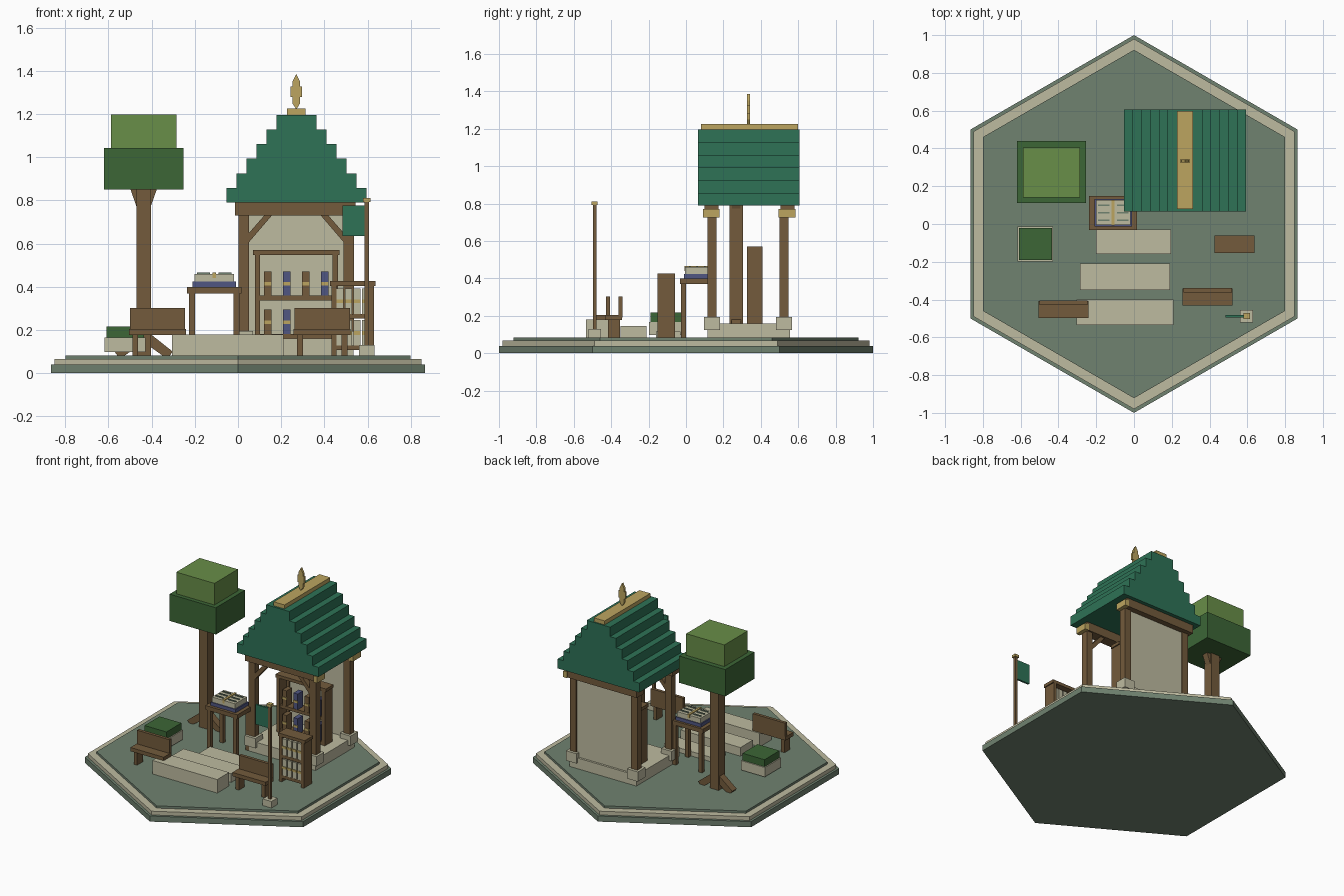
import bpy, bmesh, math

if "Cube" in bpy.data.objects:
    bpy.data.objects.remove(bpy.data.objects["Cube"])


def material(name, r, g, b):
    m = bpy.data.materials.new(name)
    lin = [((c / 255 + 0.055) / 1.055) ** 2.4 for c in (r, g, b)]
    m.diffuse_color = (*lin, 1)
    m.use_nodes = True
    m.node_tree.nodes["Principled BSDF"].inputs["Base Color"].default_value = m.diffuse_color
    return m


STONE = material("mossy stone", 112, 130, 112)
CREAM = material("cream stone", 190, 187, 160)
WOOD = material("brown wood", 115, 91, 60)
ROOF = material("roof green", 46, 114, 86)
DARK = material("dark leaf", 60, 102, 54)
LIGHT = material("light leaf", 104, 142, 72)
GOLD = material("gold", 188, 165, 96)
BLUE = material("book blue", 80, 86, 130)


def finish(name, bm, mat):
    bmesh.ops.recalc_face_normals(bm, faces=bm.faces)
    me = bpy.data.meshes.new(name)
    bm.to_mesh(me)
    bm.free()
    me.materials.append(mat)
    ob = bpy.data.objects.new(name, me)
    bpy.context.collection.objects.link(ob)
    return ob


def box(name, mat, x0, x1, y0, y1, z0, z1):
    """Box given by its limits on each axis."""
    bm = bmesh.new()
    bmesh.ops.create_cube(bm, size=1)
    for v in bm.verts:
        v.co = (x1 if v.co.x > 0 else x0, y1 if v.co.y > 0 else y0,
                z1 if v.co.z > 0 else z0)
    return finish(name, bm, mat)


def plate(name, mat, outline, y0, y1):
    """Outline in x and z, extruded along y."""
    bm = bmesh.new()
    f = bm.faces.new([bm.verts.new((x, y0, z)) for x, z in outline])
    ext = bmesh.ops.extrude_face_region(bm, geom=[f])["geom"]
    for v in ext:
        if isinstance(v, bmesh.types.BMVert):
            v.co.y = y1
    return finish(name, bm, mat)


def hexagon(name, mat, radius, z0, z1):
    bm = bmesh.new()
    bmesh.ops.create_cone(bm, cap_ends=True, segments=6, radius1=radius,
                          radius2=radius, depth=z1 - z0)
    for v in bm.verts:
        a = round((math.atan2(v.co.y, v.co.x)) / (math.pi / 3) - 0.5) + 0.5
        a *= math.pi / 3
        v.co = (radius * math.cos(a), radius * math.sin(a),
                z1 if v.co.z > 0 else z0)
    return finish(name, bm, mat)


# Hexagonal ground plate
hexagon("base_lower", STONE, 1.0, 0, 0.04)
hexagon("base_trim", CREAM, 0.98, 0.04, 0.067)
hexagon("base_floor", STONE, 0.922, 0.067, 0.083)
FLOOR = 0.083

# Paving steps
box("step_front", CREAM, -0.305, 0.21, -0.535, -0.40, FLOOR, 0.18)
box("step_middle", CREAM, -0.285, 0.19, -0.35, -0.21, FLOOR, 0.145)
box("step_back", CREAM, -0.20, 0.195, -0.16, -0.03, FLOOR, 0.115)

# Pavilion: foundation, posts, beams, back wall
CX = 0.27
box("foundation", CREAM, 0.005, 0.535, 0.115, 0.555, FLOOR, 0.16)
for px in (CX - 0.243, CX + 0.243):
    for py in (0.14, 0.525):
        box("post_footing", CREAM, px - 0.042, px + 0.042, py - 0.043, py + 0.043, 0.125, 0.195)
        box("post", WOOD, px - 0.025, px + 0.025, py - 0.024, py + 0.024, 0.195, 0.74)
for py in (0.135, 0.54):
    box("beam", WOOD, CX - 0.285, CX + 0.275, py - 0.035, py + 0.04, 0.73, 0.79)
    box("beam_end_cap", GOLD, CX + 0.265, CX + 0.295, py - 0.045, py + 0.045, 0.727, 0.772)
box("back_wall", CREAM, 0.05, 0.49, 0.515, 0.54, 0.16, 0.735)
for s in (-1, 1):
    pts = [(0.225, 0.60), (0.225, 0.643), (0.14, 0.74), (0.105, 0.74)]
    plate("brace", WOOD, [(CX + s * x, z) for x, z in pts], 0.12, 0.16)

# Stepped roof with ridge and finial
for i in range(6):
    half = 0.324 - 0.0463 * i
    z = 0.79 + 0.0678 * i
    box("roof_tier", ROOF, CX - half, CX + half, 0.065, 0.607, z, z + 0.0678)
box("roof_ridge", GOLD, CX - 0.043, CX + 0.043, 0.08, 0.598, 1.195, 1.225)
side = [(0.018, 1.25), (0.018, 1.278), (0.027, 1.278), (0.027, 1.328),
        (0.018, 1.328), (0.018, 1.35)]
outline = [(0, 1.222)] + side + [(0, 1.385)] + [(-x, z) for x, z in reversed(side)]
plate("finial", GOLD, [(CX + x, z) for x, z in outline], 0.325, 0.341)


# Shelf units with rows of books
def shelf_unit(name, x0, x1, y0, y1, z0, z1, shelves, t):
    for x in (x0 + 0.008, x1 - 0.008 - t):
        box(name + "_side", WOOD, x, x + t, y0, y1, z0, z1 - 0.005)
    box(name + "_top", WOOD, x0, x1, y0, y1, z1 - 0.022, z1)
    for z in shelves:
        box(name + "_board", WOOD, x0 + 0.01, x1 - 0.01, y0 + 0.004, y1, z, z + 0.022)


def book(x, w, y0, y1, z, h, mat):
    box("book", mat, x - w / 2, x + w / 2, y0, y1, z, z + h)
    box("book_band", GOLD, x - w / 2 - 0.001, x + w / 2 + 0.001, y0 - 0.004, y0 + 0.004,
        z + h * 0.42, z + h * 0.56)


shelf_unit("bookcase", 0.07, 0.47, 0.325, 0.41, 0.16, 0.57, (0.16, 0.337), 0.025)
for z in (0.182, 0.359):
    for i in range(4):
        book(0.138 + 0.088 * i, 0.034, 0.33, 0.39, z, 0.112, (WOOD, BLUE)[i % 2])
shelf_unit("small_bookcase", 0.425, 0.637, -0.153, -0.06, FLOOR, 0.427, (0.107, 0.253), 0.022)
for z in (0.129, 0.275):
    for i in range(4):
        book(0.472 + 0.0395 * i, 0.031, -0.148, -0.085, z, 0.117, CREAM)


# Benches
def bench(x, y):
    """x is the centre, y is the front edge."""
    box("bench_seat", WOOD, x - 0.132, x + 0.132, y, y + 0.09, 0.178, 0.205)
    box("bench_back", WOOD, x - 0.128, x + 0.128, y + 0.07, y + 0.092, 0.19, 0.303)
    for s in (-1, 1):
        lx = x + s * 0.103
        box("bench_leg", WOOD, lx - 0.013, lx + 0.013, y + 0.015, y + 0.08, FLOOR, 0.18)


bench(-0.373, -0.498)
bench(0.39, -0.432)

# Table with an open book
box("table_top", WOOD, -0.237, 0.017, -0.032, 0.148, 0.37, 0.40)
for x in (-0.228, -0.02):
    for y in (-0.028, 0.116):
        box("table_leg", WOOD, x, x + 0.028, y, y + 0.028, FLOOR, 0.37)
BX = -0.11
box("book_cover", BLUE, BX - 0.1, BX + 0.1, -0.012, 0.132, 0.40, 0.424)
for s in (-1, 1):
    a, b = sorted((BX, BX + s * 0.092))
    box("book_pages", CREAM, a, b, -0.006, 0.126, 0.424, 0.46)
    for y in (0.02, 0.06, 0.10):
        a, b = sorted((BX + s * 0.02, BX + s * 0.08))
        box("page_line", STONE, a, b, y - 0.004, y + 0.004, 0.458, 0.467)
box("book_ribbon", GOLD, BX - 0.008, BX + 0.008, -0.008, 0.128, 0.44, 0.466)

# Tree: trunk, branch flare, roots, leaf blocks
TX = -0.437
box("tree_trunk", WOOD, TX - 0.034, TX + 0.034, 0.232, 0.304, FLOOR, 0.86)
for s in (-1, 1):
    flare = [(0.02, 0.765), (0.034, 0.775), (0.064, 0.86), (0.02, 0.86)]
    plate("tree_branch", WOOD, [(TX + s * x, z) for x, z in flare], 0.245, 0.291)
    root = [(0.02, 0.13), (0.02, 0.19), (0.034, 0.18), (0.135, 0.10), (0.12, 0.08), (0.09, 0.08)]
    plate("tree_root", WOOD, [(TX + s * x, z) for x, z in root], 0.243, 0.293)
box("leaves_lower", DARK, -0.62, -0.253, 0.11, 0.44, 0.85, 1.042)
box("leaves_upper", LIGHT, -0.588, -0.285, 0.14, 0.405, 1.042, 1.197)

# Planter
box("planter", CREAM, -0.617, -0.428, -0.198, -0.012, 0.098, 0.166)
box("planter_hedge", DARK, -0.609, -0.435, -0.19, -0.02, 0.166, 0.217)

# Flag on a pole
FX, FY = 0.596, -0.488
box("flag_footing", CREAM, FX - 0.035, FX + 0.035, FY - 0.034, FY + 0.034, FLOOR, 0.13)
box("flag_pole", WOOD, FX - 0.01, FX + 0.01, FY - 0.01, FY + 0.01, 0.13, 0.795)
box("flag_pole_cap", GOLD, FX - 0.017, FX + 0.017, FY - 0.016, FY + 0.016, 0.793, 0.811)
box("flag", ROOF, 0.485, FX - 0.008, FY - 0.007, FY + 0.007, 0.635, 0.777)
